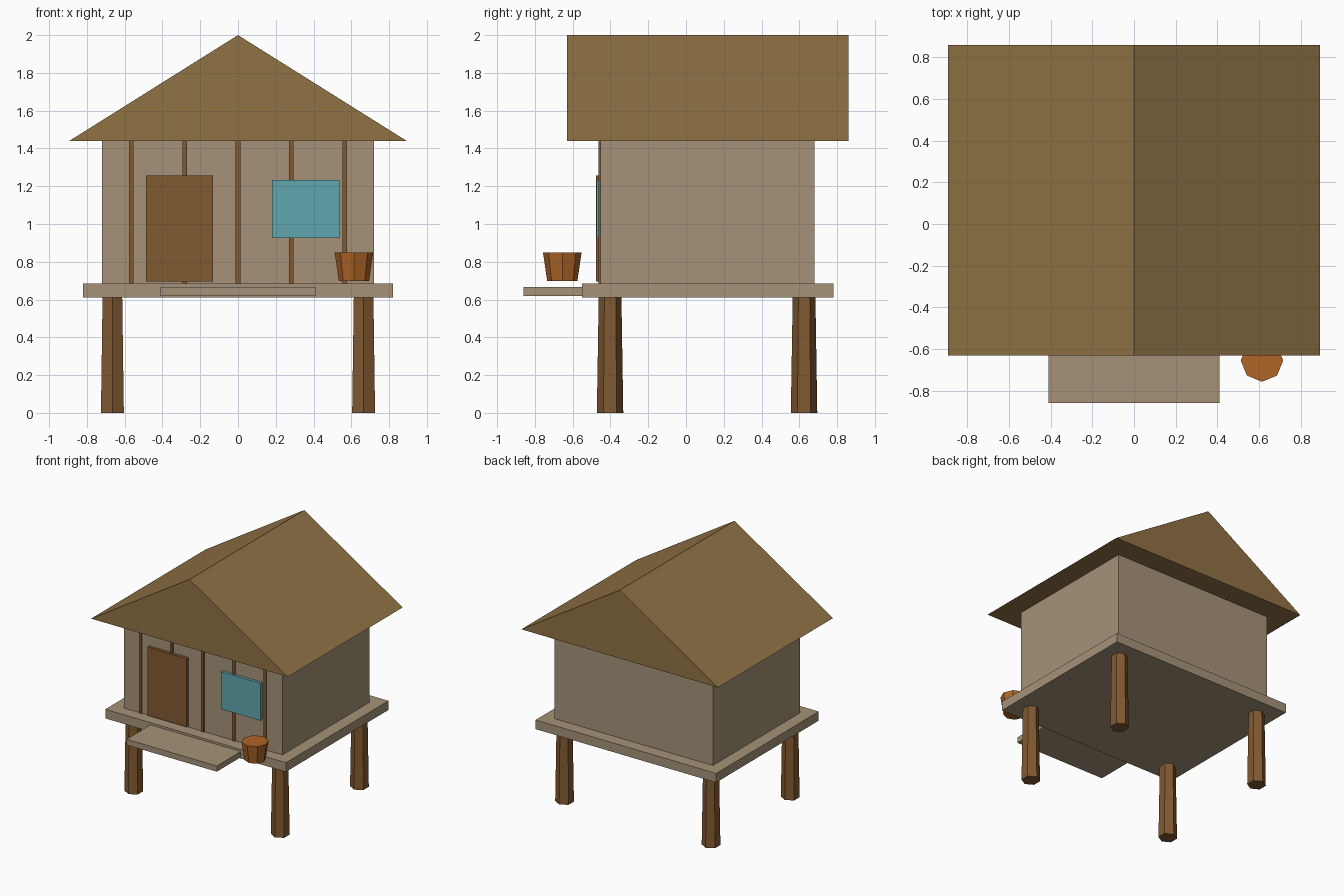
import bpy, bmesh
from mathutils import Matrix

if "Cube" in bpy.data.objects:
    bpy.data.objects.remove(bpy.data.objects["Cube"])


def material(name, rgb):
    m = bpy.data.materials.new(name)
    m.diffuse_color = (*rgb, 1)
    m.use_nodes = True
    m.node_tree.nodes["Principled BSDF"].inputs["Base Color"].default_value = m.diffuse_color
    return m


PLASTER = material("plaster", (0.38, 0.29, 0.19))
THATCH = material("thatch", (0.28, 0.17, 0.06))
TIMBER = material("timber", (0.22, 0.10, 0.03))
GLASS = material("glass", (0.12, 0.38, 0.43))
CLAY = material("clay", (0.42, 0.13, 0.02))


def finish(name, bm, mat):
    bmesh.ops.recalc_face_normals(bm, faces=bm.faces)
    mesh = bpy.data.meshes.new(name)
    bm.to_mesh(mesh)
    bm.free()
    mesh.materials.append(mat)
    ob = bpy.data.objects.new(name, mesh)
    bpy.context.collection.objects.link(ob)
    return ob


def box(name, x, y, z, mat):
    """Box from (min, max) pairs on each axis."""
    bm = bmesh.new()
    size = [b - a for a, b in (x, y, z)]
    mid = [(a + b) / 2 for a, b in (x, y, z)]
    bmesh.ops.create_cube(bm, size=1, matrix=Matrix.Translation(mid) @ Matrix.Diagonal((*size, 1)))
    return finish(name, bm, mat)


def taper(name, x, y, z, r_bottom, r_top, sides, mat):
    bm = bmesh.new()
    bmesh.ops.create_cone(bm, cap_ends=True, segments=sides, radius1=r_bottom, radius2=r_top,
                          depth=z[1] - z[0], matrix=Matrix.Translation((x, y, sum(z) / 2)))
    return finish(name, bm, mat)


# Raised platform, entrance step and house body
box("deck", (-0.82, 0.82), (-0.55, 0.78), (0.61, 0.685), PLASTER)
box("porch_step", (-0.41, 0.41), (-0.86, -0.54), (0.62, 0.667), PLASTER)
box("walls", (-0.72, 0.72), (-0.452, 0.68), (0.68, 1.445), PLASTER)

# Gable roof: triangle extruded front to back
bm = bmesh.new()
gable = bm.faces.new([bm.verts.new((x, -0.63, z)) for x, z in ((-0.893, 1.44), (0.893, 1.44), (0, 2))])
ext = bmesh.ops.extrude_face_region(bm, geom=[gable], use_keep_orig=True)
bmesh.ops.translate(bm, vec=(0, 1.49, 0), verts=[v for v in ext["geom"] if isinstance(v, bmesh.types.BMVert)])
finish("roof", bm, THATCH)

# Six-sided stilts
for side, x in (("left", -0.665), ("right", 0.665)):
    for end, y in (("front", -0.402), ("back", 0.625)):
        taper(f"{end}_{side}_stilt", x, y, (0, 0.62), 0.07, 0.06, 6, TIMBER)

# Front wall battens, door and window
for i in range(5):
    x = (i - 2) * 0.2825
    box(f"wall_batten_{i + 1}", (x - 0.012, x + 0.012), (-0.462, -0.44), (0.68, 1.44), TIMBER)
box("door", (-0.487, -0.132), (-0.477, -0.445), (0.695, 1.257), TIMBER)
box("window", (0.18, 0.537), (-0.475, -0.445), (0.925, 1.232), GLASS)

# Eight-sided flower pot
taper("pot", 0.614, -0.655, (0.698, 0.848), 0.08, 0.102, 8, CLAY)
